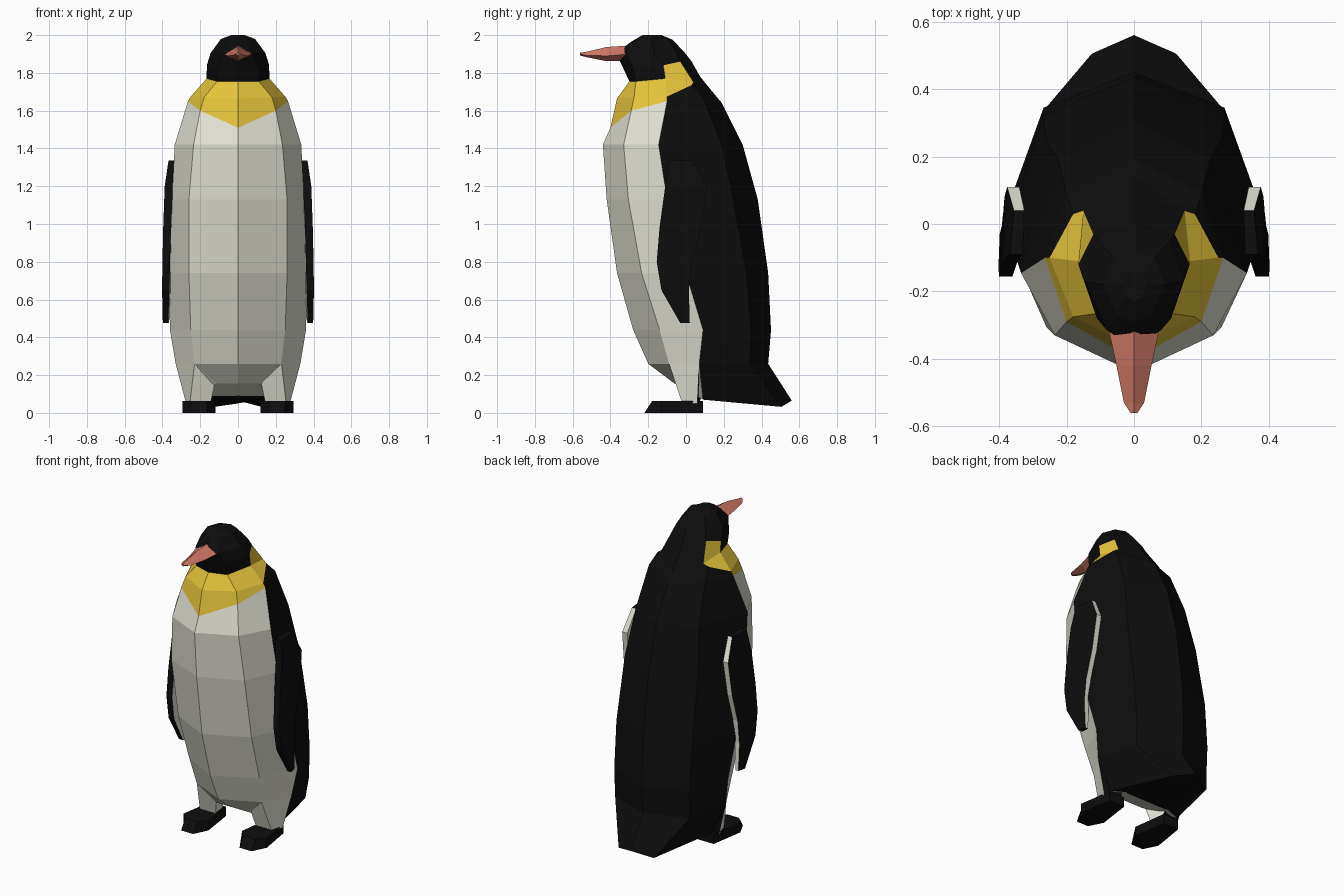
import bpy, bmesh

if "Cube" in bpy.data.objects:
    bpy.data.objects.remove(bpy.data.objects["Cube"])

def material(name, rgb):
    m = bpy.data.materials.new(name)
    m.diffuse_color = (*rgb, 1)
    m.use_nodes = True
    m.node_tree.nodes["Principled BSDF"].inputs["Base Color"].default_value = m.diffuse_color
    return m

MATS = [material("black", (0.004, 0.004, 0.0042)),
        material("off white", (0.77, 0.77, 0.67)),
        material("yellow", (0.80, 0.56, 0.045)),
        material("salmon", (0.66, 0.20, 0.14))]
BLACK, WHITE, YELLOW, SALMON = range(4)


def loft(name, rings, rule, mirrored=False, caps=(BLACK, BLACK)):
    """Skin equal-length rings; rule(strip, column) gives the colour."""
    bm = bmesh.new()
    for s in ((1, -1) if mirrored else (1,)):
        rows = [[bm.verts.new((s * x, y, z)) for x, y, z in r] for r in rings]
        n = len(rows[0])
        faces = []
        for i in range(len(rows) - 1):
            for j in range(n):
                k = (j + 1) % n
                f = bm.faces.new((rows[i][j], rows[i][k], rows[i + 1][k], rows[i + 1][j]))
                f.material_index = rule(i, j)
                faces.append(f)
        for row, c in ((rows[0], caps[0]), (rows[-1], caps[1])):
            f = bm.faces.new(row)
            f.material_index = c
            faces.append(f)
        bmesh.ops.recalc_face_normals(bm, faces=faces)
    me = bpy.data.meshes.new(name)
    bm.to_mesh(me)
    bm.free()
    for m in MATS:
        me.materials.append(m)
    ob = bpy.data.objects.new(name, me)
    bpy.context.collection.objects.link(ob)
    return ob


def ring(z, y0, x1, y1, x2, y2, x3, y3, y4):
    """Symmetric eight-sided ring, from the front centre round to the back."""
    zs = z if isinstance(z, tuple) else (z,) * 5
    half = list(zip((0, x1, x2, x3, 0), (y0, y1, y2, y3, y4), zs))
    return half + [(-x, y, zz) for x, y, zz in half[3:0:-1]]


def column(j):
    return min(j, 7 - j)


# Torso with the tail flared out of its lowest rings
collar = ring((1.51, 1.60, 1.65, 1.67, 1.64), -.40, .20, -.29, .265, -.10, .20, .09, .19)
torso = [
    ring((.09, .09, .08, .07, .05), .10, .14, .10, .16, .12, .10, .40, .45),
    ring((.155, .155, .07, .032, .065), -.06, .11, -.06, .25, .09, .125, .505, .56),
    ring(.26, -.20, .23, -.09, .33, .07, .265, .34, .435),
    ring(.44, -.28, .25, -.14, .36, .09, .268, .345, .45),
    ring(.74, -.365, .26, -.235, .368, .0, .27, .32, .435),
    ring(1.13, -.42, .26, -.305, .35, -.10, .26, .25, .38),
    ring(1.42, -.44, .235, -.33, .335, -.145, .225, .19, .30),
    collar,
]
loft("torso", torso, lambda i, j: WHITE if column(j) < 2 else BLACK)

# Neck and head, with the yellow bib and ear patches
head = [
    collar,
    ring((1.665, 1.67, 1.675, 1.735, 1.70), -.365, .18, -.275, .25, -.10, .18, .03, .14),
    ring((1.755, 1.755, 1.77, 1.75, 1.78), -.30, .11, -.265, .166, -.11, .15, .04, .075),
    ring((1.82, 1.82, 1.84, 1.86, 1.86), -.33, .11, -.28, .165, -.12, .12, -.03, .03),
    ring(1.905, -.37, .08, -.315, .145, -.17, .105, -.05, -.005),
    ring((1.965, 1.965, 1.98, 1.98, 1.975), -.29, .05, -.27, .09, -.18, .06, -.10, -.07),
    ring(2.0, -.23, .025, -.215, .035, -.18, .025, -.15, -.13),
]
BIB = {0: (0, 1), 1: (0, 1, 2), 2: (2,)}
loft("head", head, lambda i, j: YELLOW if column(j) in BIB.get(i, ()) else BLACK)

# Beak: diamond section tapering to the tip
beak = [[(w, y, mid), (0, y, top), (-w, y, mid), (0, y, low)]
        for y, w, low, mid, top in ((-.30, .078, 1.865, 1.90, 1.945),
                                    (-.42, .052, 1.862, 1.89, 1.937),
                                    (-.53, .030, 1.884, 1.893, 1.911),
                                    (-.56, .010, 1.892, 1.90, 1.907))]
loft("beak", beak, lambda i, j: SALMON, caps=(SALMON, SALMON))

# Flippers: black outside and front, white inside and rear edge
flipper = [[(xo, y0, z), (xo - .012, y1, z), (xi, y1, z), (xi + .005, y0, z)]
           for z, y0, y1, xi, xo in ((1.335, -.09, .04, .325, .368),
                                     (1.20, -.11, .11, .340, .388),
                                     (.98, -.14, .08, .350, .396),
                                     (.80, -.155, .03, .355, .400),
                                     (.65, -.13, .015, .358, .402),
                                     (.475, -.03, .02, .365, .398))]
loft("flippers", flipper, lambda i, j: WHITE if j in (1, 2) else BLACK, mirrored=True)

# Short legs, black at the rear
leg = [[(.12, -.05, .17), (.23, -.09, .26), (.33, .07, .26), (.18, .10, .15)],
       [(.145, -.02, .05), (.255, -.02, .05), (.275, .06, .05), (.155, .07, .05)]]
loft("legs", leg, lambda i, j: BLACK if j == 2 else WHITE, mirrored=True)

# Feet: flat six-sided slabs with a sloped toe
sole = [(.15, .09), (.26, .09), (.295, -.13), (.25, -.22), (.165, -.22), (.12, -.13)]
foot = [[(x, y, 0) for x, y in sole],
        [(x, y if y > -.2 else -.18, .062) for x, y in sole]]
loft("feet", foot, lambda i, j: BLACK, mirrored=True)
